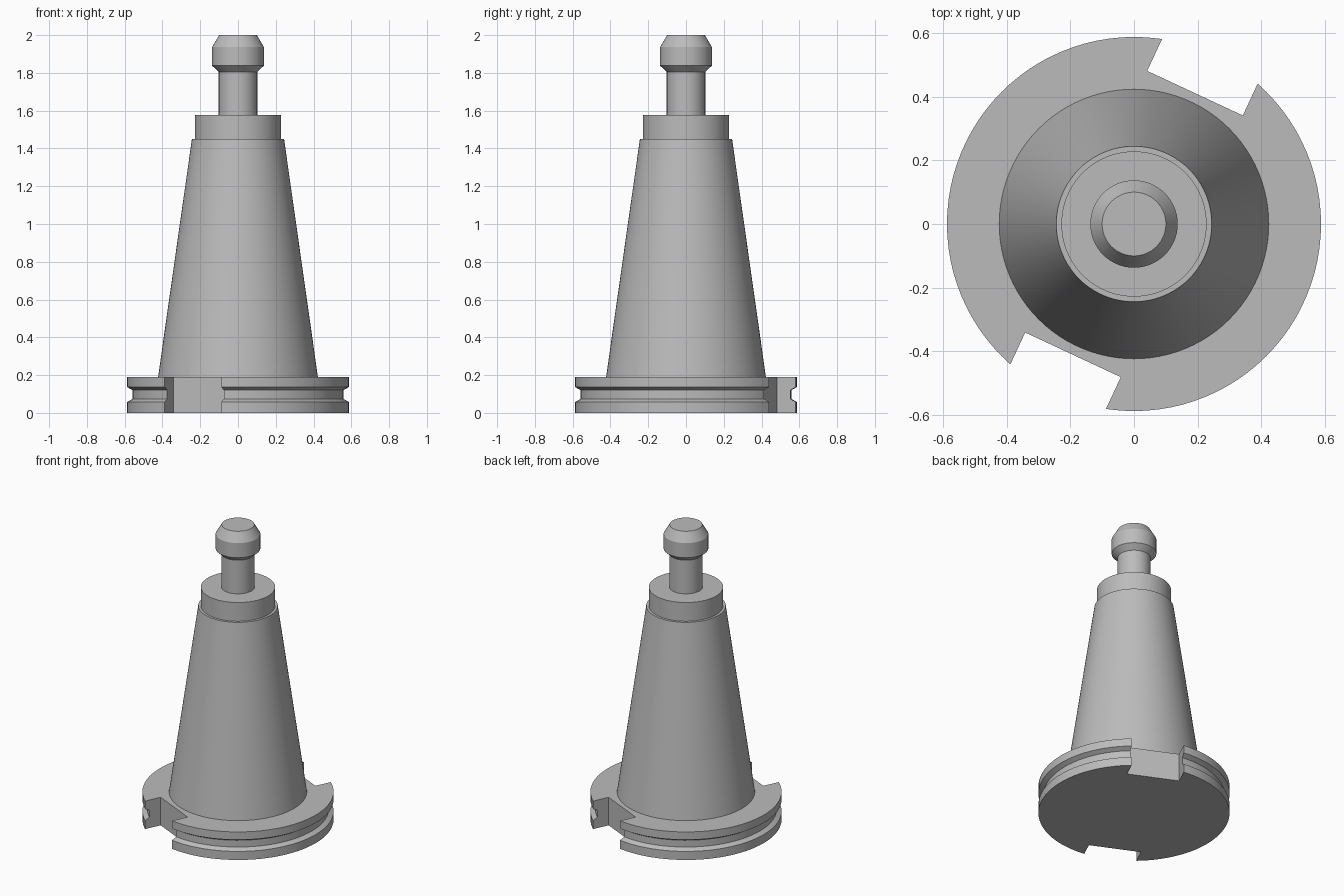
import bpy
import bmesh
from math import cos, sin, tau, radians
from mathutils import Matrix

SEGMENTS = 96

cube = bpy.data.objects.get("Cube")
if cube:
    bpy.data.objects.remove(cube, do_unlink=True)

steel = bpy.data.materials.new("steel_grey")
steel.use_nodes = True
GREY = (0.5, 0.5, 0.5, 1)
steel.diffuse_color = GREY
steel.node_tree.nodes["Principled BSDF"].inputs["Base Color"].default_value = GREY


def add_object(name, bm):
    bmesh.ops.recalc_face_normals(bm, faces=bm.faces)
    mesh = bpy.data.meshes.new(name)
    bm.to_mesh(mesh)
    bm.free()
    obj = bpy.data.objects.new(name, mesh)
    bpy.context.collection.objects.link(obj)
    mesh.materials.append(steel)
    return obj


def lathe(name, profile):
    """Closed solid of revolution from (radius, height) points."""
    bm = bmesh.new()
    rings = [[bm.verts.new((r * cos(tau * i / SEGMENTS), r * sin(tau * i / SEGMENTS), z))
              for i in range(SEGMENTS)] for r, z in profile]
    for low, high in zip(rings, rings[1:]):
        for i in range(SEGMENTS):
            j = (i + 1) % SEGMENTS
            bm.faces.new((low[i], low[j], high[j], high[i]))
    bm.faces.new(rings[0][::-1])
    bm.faces.new(rings[-1])
    return add_object(name, bm)


def shade(obj):
    bpy.ops.object.select_all(action="DESELECT")
    obj.select_set(True)
    bpy.context.view_layer.objects.active = obj
    bpy.ops.object.shade_smooth_by_angle(angle=radians(20))


# Grooved flange
flange = lathe("flange", [(0.587, 0), (0.587, 0.058), (0.558, 0.074),
                          (0.558, 0.12), (0.587, 0.137), (0.587, 0.19)])

# Two opposed drive slots cut through the rim
bm = bmesh.new()
floor, depth, width = 0.453, 0.4, 0.331
for angle in (65, 245):
    place = (Matrix.Rotation(radians(angle), 4, "Z")
             @ Matrix.Translation((floor + depth / 2, 0, 0.1))
             @ Matrix.Diagonal((depth, width, 0.5, 1)))
    bmesh.ops.create_cube(bm, size=1, matrix=place)
cutter = add_object("drive_slot_cutter", bm)
cutter.hide_render = True

cut = flange.modifiers.new("drive_slots", "BOOLEAN")
cut.operation = "DIFFERENCE"
cut.solver = "EXACT"
cut.object = cutter
bpy.context.view_layer.objects.active = flange
bpy.ops.object.modifier_apply(modifier=cut.name)
bpy.data.objects.remove(cutter, do_unlink=True)

# Tapered shank, collar and pull stud
taper = lathe("taper_shank", [(0.423, 0.19), (0.244, 1.45)])
collar = lathe("collar", [(0.228, 1.45), (0.228, 1.577)])
stud = lathe("pull_stud", [(0.102, 1.577), (0.102, 1.805), (0.137, 1.838),
                           (0.137, 1.937), (0.1, 2.0)])

for part in (flange, taper, collar, stud):
    shade(part)
